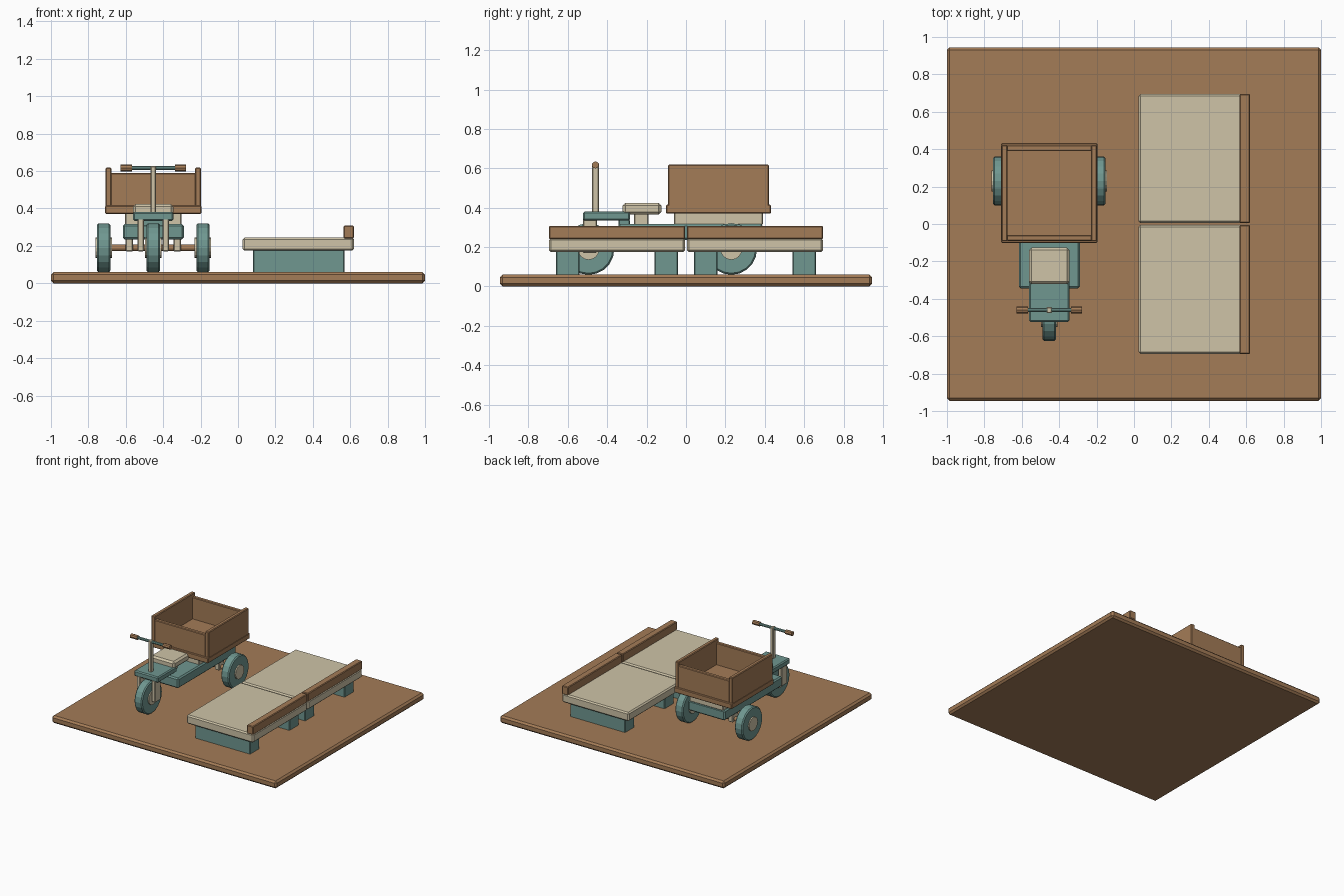
import bpy, math
from mathutils import Matrix

if "Cube" in bpy.data.objects:
    bpy.data.objects.remove(bpy.data.objects["Cube"])


def material(name, rgb):
    m = bpy.data.materials.new(name)
    m.diffuse_color = (*rgb, 1)
    m.use_nodes = True
    m.node_tree.nodes["Principled BSDF"].inputs["Base Color"].default_value = m.diffuse_color
    return m


WOOD = material("wood", (0.37, 0.20, 0.095))
TEAL = material("teal", (0.16, 0.31, 0.28))
CREAM = material("cream", (0.62, 0.55, 0.39))


def finish(ob, name, mat, bevel):
    ob.name = name
    ob.data.materials.append(mat)
    if bevel:
        b = ob.modifiers.new("bevel", 'BEVEL')
        b.width, b.segments, b.limit_method = bevel, 1, 'ANGLE'
    return ob


def box(name, mat, x, y, z, bevel=0.005):
    """Box from (min, max) ranges on each axis."""
    bpy.ops.mesh.primitive_cube_add(size=1)
    ob = bpy.context.object
    ob.data.transform(Matrix.Diagonal((x[1] - x[0], y[1] - y[0], z[1] - z[0], 1)))
    ob.location = [(r[0] + r[1]) / 2 for r in (x, y, z)]
    return finish(ob, name, mat, bevel)


def rod(name, mat, centre, radius, length, sides=12, bevel=0):
    """Cylinder lying along x."""
    bpy.ops.mesh.primitive_cylinder_add(vertices=sides, radius=radius, depth=length)
    ob = bpy.context.object
    ob.data.transform(Matrix.Rotation(math.pi / 2, 4, 'Y'))
    ob.location = centre
    return finish(ob, name, mat, bevel)


def span(c, half):
    return (c - half, c + half)


# Ground board
box("base_board", WOOD, (-1, 1), (-0.945, 0.945), (0, 0.06), 0.014)

# Two raised platform sections with kerb and supports
for side, label in ((-1, "front"), (1, "back")):
    yc = side * 0.35
    box(f"{label}_platform_slab", CREAM, (0.025, 0.62), span(yc, 0.345), (0.174, 0.245), 0.01)
    box(f"{label}_platform_kerb", WOOD, (0.565, 0.62), span(yc, 0.345), (0.24, 0.308))
    for i, off in enumerate((-0.25, 0.25)):
        box(f"{label}_platform_support_{i}", TEAL, (0.08, 0.57), span(yc + off, 0.06), (0.055, 0.18))

# Cargo tricycle, centred on CX
CX, WZ, REAR, FRONT = -0.453, 0.19, 0.23, -0.495


def wheel(name, x, y):
    rod(name + "_tyre", TEAL, (x, y, WZ), 0.131, 0.07, 20, 0.008)
    rod(name + "_hub", CREAM, (x, y, WZ), 0.055, 0.088, 16)


# Chassis and running gear
box("chassis", TEAL, span(CX, 0.163), (-0.345, 0.39), (0.235, 0.317), 0.01)
rod("rear_axle", WOOD, (CX, REAR, WZ), 0.018, 0.60)
for s, label in ((-1, "left"), (1, "right")):
    wheel(f"{label}_rear_wheel", CX + s * 0.265, REAR)
    box(f"{label}_axle_bracket", CREAM, span(CX + s * 0.128, 0.02), span(REAR, 0.035), (0.17, 0.24))
    box(f"{label}_fork_leg", CREAM, span(CX + s * 0.067, 0.0165), span(-0.488, 0.036), (0.17, 0.345))
wheel("front_wheel", CX, FRONT)
rod("front_axle", WOOD, (CX, FRONT, WZ), 0.018, 0.16)

# Front deck, neck and seat
box("front_deck", TEAL, span(CX, 0.108), (-0.523, -0.284), (0.334, 0.38), 0.008)
box("deck_neck", TEAL, span(CX, 0.06), (-0.342, -0.285), (0.305, 0.34))
box("seat_post", CREAM, span(CX, 0.05), (-0.265, -0.19), (0.31, 0.375))
box("seat", CREAM, span(CX, 0.108), (-0.322, -0.125), (0.365, 0.424), 0.014)

# Steering
box("steering_stem", CREAM, span(CX, 0.014), span(-0.46, 0.017), (0.375, 0.628))
rod("handlebar", TEAL, (CX, -0.46, 0.617), 0.011, 0.30, 8)
for s, label in ((-1, "left"), (1, "right")):
    rod(f"{label}_grip", WOOD, (CX + s * 0.145, -0.46, 0.617), 0.018, 0.06, 8)

# Cargo box
box("cargo_mount", CREAM, span(CX, 0.15), (-0.06, 0.39), (0.312, 0.375))
box("cargo_floor", WOOD, span(CX, 0.257), (-0.102, 0.432), (0.37, 0.415))
for s, label in ((-1, "left"), (1, "right")):
    box(f"{label}_cargo_wall", WOOD, span(CX + s * 0.239, 0.016), (-0.092, 0.422), (0.40, 0.618))
    box(f"{label}_cargo_end", WOOD, span(CX, 0.228), span(0.165 + s * 0.24, 0.016), (0.40, 0.59))
bpy.data.objects["left_cargo_end"].name = "front_cargo_wall"
bpy.data.objects["right_cargo_end"].name = "back_cargo_wall"
